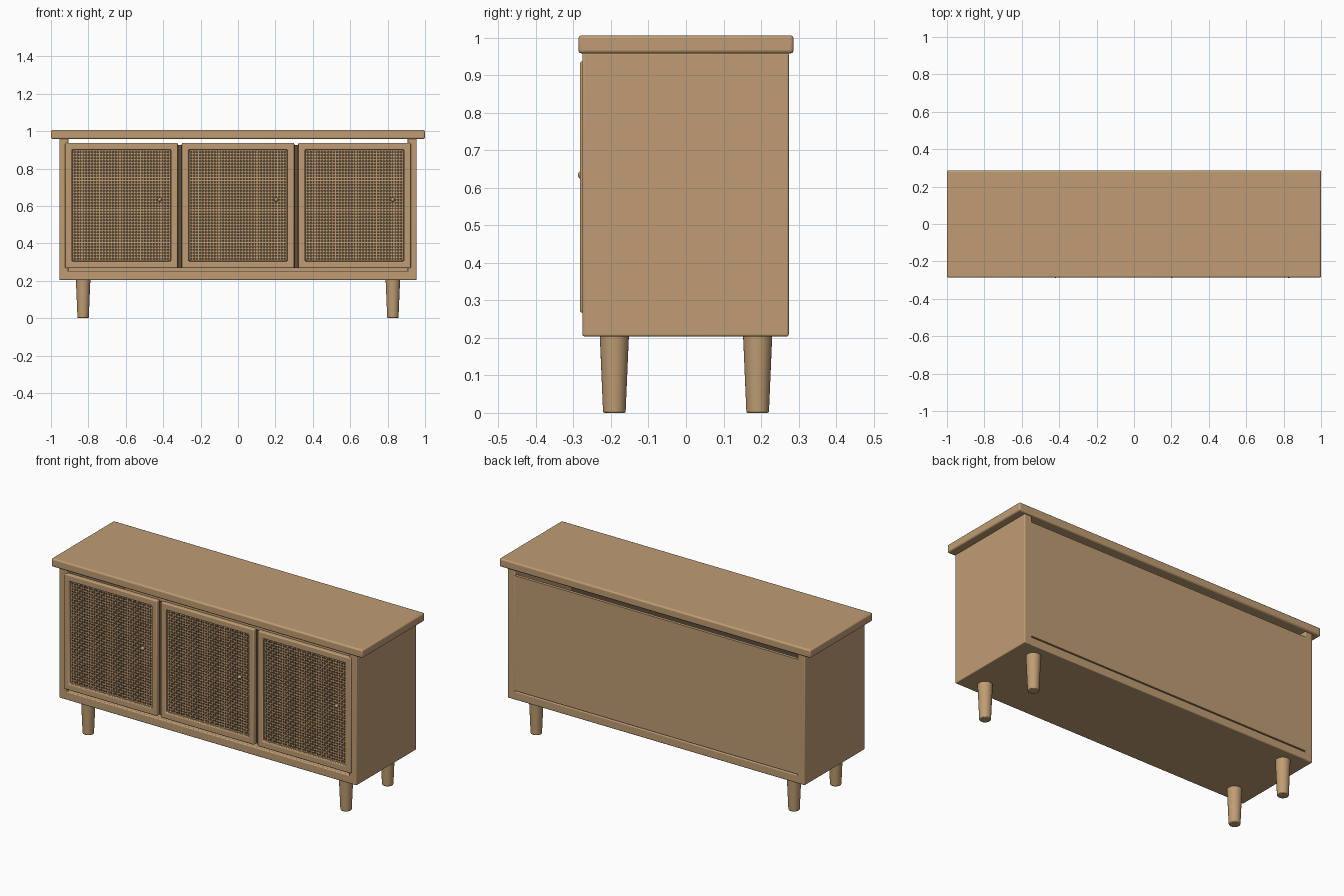
import bpy, bmesh, math

if "Cube" in bpy.data.objects:
    bpy.data.objects.remove(bpy.data.objects["Cube"])


def colour(name, rgb):
    m = bpy.data.materials.new(name)
    m.diffuse_color = (*rgb, 1)
    m.use_nodes = True
    m.node_tree.nodes["Principled BSDF"].inputs["Base Color"].default_value = m.diffuse_color
    return m


wood = colour("tan wood", (0.520, 0.336, 0.172))
dark = colour("dark brown backing", (0.115, 0.075, 0.043))


def finish(name, bm, bevel=0.0, segs=3, mat=wood):
    me = bpy.data.meshes.new(name)
    bmesh.ops.recalc_face_normals(bm, faces=bm.faces[:])
    bm.to_mesh(me)
    bm.free()
    ob = bpy.data.objects.new(name, me)
    bpy.context.collection.objects.link(ob)
    me.materials.append(mat)
    if bevel:
        m = ob.modifiers.new("soft edges", 'BEVEL')
        m.width, m.segments = bevel, segs
        m.limit_method = 'ANGLE'
    bpy.ops.object.select_all(action='DESELECT')
    bpy.context.view_layer.objects.active = ob
    ob.select_set(True)
    bpy.ops.object.shade_smooth_by_angle(angle=math.radians(35))
    return ob


def box(name, x0, x1, y0, y1, z0, z1, bevel=0.0, mat=wood):
    bm = bmesh.new()
    bmesh.ops.create_cube(bm, size=1)
    for v in bm.verts:
        v.co = (x0 + (v.co.x + .5) * (x1 - x0),
                y0 + (v.co.y + .5) * (y1 - y0),
                z0 + (v.co.z + .5) * (z1 - z0))
    return finish(name, bm, bevel, mat=mat)


# Carcass: open at the top of the front and back, under the tabletop
box("tabletop", -1, 1, -0.287, 0.287, 0.958, 1.006, 0.009)
for s, side in ((-1, "left"), (1, "right")):
    a, b = sorted((s * 0.907, s * 0.955))
    box(side + "_side_panel", a, b, -0.276, 0.274, 0.204, 0.96, 0.005)
box("bottom_panel", -0.95, 0.95, -0.276, 0.274, 0.204, 0.252, 0.005)
box("back_panel", -0.914, 0.914, 0.256, 0.2738, 0.257, 0.925)
box("back_panel_lip", -0.908, 0.908, 0.250, 0.262, 0.25, 0.26)

# Dark sheet behind the doors
box("door_backing", -0.906, 0.906, -0.256, -0.248, 0.267, 0.925, mat=dark)


# Door frame: a rectangular ring
def door_frame(name, cx):
    bm = bmesh.new()
    zc, hx, hz, w = 0.602, 0.301, 0.335, 0.037
    rings = []
    for y in (-0.283, -0.255):
        for inset in (0, w):
            rings.append([bm.verts.new((cx + sx * (hx - inset), y, zc + sz * (hz - inset)))
                          for sx, sz in ((-1, -1), (1, -1), (1, 1), (-1, 1))])
    for a, b in ((0, 1), (1, 3), (3, 2), (2, 0)):
        for i in range(4):
            j = (i + 1) % 4
            bm.faces.new((rings[a][i], rings[a][j], rings[b][j], rings[b][i]))
    finish(name, bm, 0.006, 3)


# Woven cane: strips running over and under each other in both directions
def cane(name, cx):
    bm = bmesh.new()
    zc, y0, amp, t, w = 0.602, -0.269, 0.0022, 0.0016, 0.0042
    nx, nz = 34, 38
    px, pz = 0.532 / nx, 0.600 / nz

    def strip(n, place, sign):
        prev = None
        for k in range(n):
            d = amp * sign * (1 if k % 2 else -1)
            ring = [bm.verts.new(place(k, u * w, d + v * t))
                    for u, v in ((-1, -1), (1, -1), (1, 1), (-1, 1))]
            if prev:
                for i in range(4):
                    j = (i + 1) % 4
                    bm.faces.new((prev[i], prev[j], ring[j], ring[i]))
            prev = ring

    def gx(i):
        return cx + (i - (nx - 1) / 2) * px

    def gz(i):
        return zc + (i - (nz - 1) / 2) * pz

    for i in range(nx):
        strip(nz, lambda k, u, d: (gx(i) + u, y0 + d, gz(k)), 1 if i % 2 else -1)
    for i in range(nz):
        strip(nx, lambda k, u, d: (gx(k), y0 + d, gz(i) + u), -1 if i % 2 else 1)
    finish(name, bm)


# Three doors, each with a small round knob
for label, cx in (("left", -0.623), ("middle", 0.0), ("right", 0.623)):
    door_frame(label + "_door_frame", cx)
    cane(label + "_door_cane", cx)
    bm = bmesh.new()
    bmesh.ops.create_uvsphere(bm, u_segments=16, v_segments=10, radius=0.011)
    bmesh.ops.translate(bm, verts=bm.verts[:], vec=(cx + 0.204, -0.277, 0.634))
    finish(label + "_door_knob", bm)

# Four tapered round legs
for sx in (-1, 1):
    for sy in (-1, 1):
        bm = bmesh.new()
        bmesh.ops.create_cone(bm, cap_ends=True, segments=32,
                              radius1=0.030, radius2=0.039, depth=0.21)
        bmesh.ops.translate(bm, verts=bm.verts[:], vec=(sx * 0.828, sy * 0.191, 0.105))
        finish(("front" if sy < 0 else "back") + ("_left" if sx < 0 else "_right") + "_leg",
               bm, 0.004, 2)
